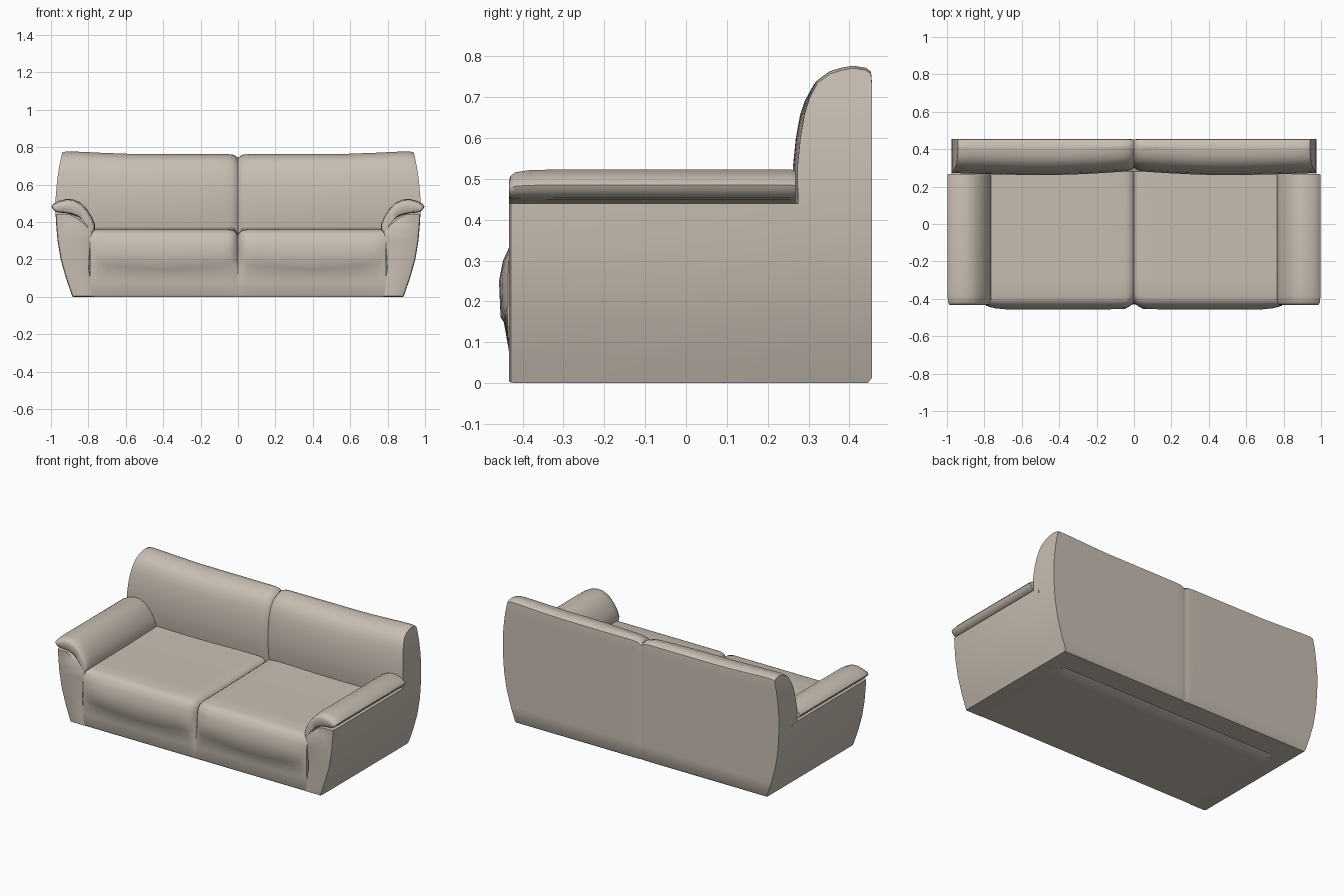
import bpy
import bmesh
from math import sin, pi, radians

if "Cube" in bpy.data.objects:
    bpy.data.objects.remove(bpy.data.objects["Cube"], do_unlink=True)

leather = bpy.data.materials.new("beige_leather")
leather.use_nodes = True
COLOUR = (0.58, 0.52, 0.45, 1)
leather.diffuse_color = COLOUR
leather.node_tree.nodes["Principled BSDF"].inputs["Base Color"].default_value = COLOUR


def interp(table, t):
    """Piecewise linear lookup in sorted (t, value) pairs."""
    for (a, va), (b, vb) in zip(table, table[1:]):
        if t <= b:
            return va + (vb - va) * max(0, t - a) / (b - a)
    return table[-1][1]


def loft(name, rings, cap_start=True, mirror=False, sharp=40):
    """Skin closed rings; ends are capped with rungs between opposite points."""
    bm = bmesh.new()
    rows = [[bm.verts.new(p) for p in ring] for ring in rings]
    n = len(rows[0])
    for a, b in zip(rows, rows[1:]):
        for i in range(n):
            j = (i + 1) % n
            bm.faces.new((a[i], a[j], b[j], b[i]))
    for row in ([rows[0]] if cap_start else []) + [rows[-1]]:
        for i in range(n // 2 - 1):
            bm.faces.new((row[i], row[i + 1], row[n - 2 - i], row[n - 1 - i]))
    if mirror:
        bmesh.ops.mirror(bm, geom=bm.verts[:] + bm.edges[:] + bm.faces[:],
                         axis='X', merge_dist=0.0001)
    bmesh.ops.recalc_face_normals(bm, faces=bm.faces[:])
    mesh = bpy.data.meshes.new(name)
    bm.to_mesh(mesh)
    bm.free()
    mesh.materials.append(leather)
    mesh.shade_smooth()
    mesh.set_sharp_from_angle(angle=radians(sharp))
    obj = bpy.data.objects.new(name, mesh)
    bpy.context.collection.objects.link(obj)
    return obj


# Shared outer flank: half width by height
FLANK = [(0, .885), (.1, .92), (.2, .948), (.3, .965), (.42, .975),
         (.55, .975), (.68, .96), (.78, .94)]
# Centre seam depth and positions across one half
SEAM = [(0, 1), (.012, .5), (.03, .15), (.06, 0), (1, 0)]
ACROSS = [0, .012, .03, .06, .12, .2, .3, .4, .5, .6, .7, .8, .88, .94, .98, 1]

# Backrest: (height, front y, rear y)
BACK = [(0, .30, .445), (.012, .30, .455), (.1, .30, .455), (.2, .30, .455),
        (.3, .285, .455), (.36, .272, .455), (.45, .263, .455), (.53, .262, .455),
        (.6, .269, .455), (.66, .279, .455), (.70, .291, .455), (.74, .311, .455),
        (.763, .342, .453), (.772, .37, .44), (.777, .40, .41)]
CREST = [(0, -.014), (.6, -.013), (.8, -.006), (.92, 0), (.98, 0), (1, -.006)]


def back_ring(u):
    g = interp(SEAM, u)
    puff = .022 * (1 - sin(pi * u)) * (.5 if u > .5 else 1) + .018 * g

    def point(z, y, rear):
        lift = (interp(CREST, u) - .02 * g) * max(0, min(1, (z - .6) / .15))
        shift = -.004 * g if rear else puff * min(1, z / .36)
        return (u * interp(FLANK, z), y + shift, z + lift)

    return ([point(z, f, False) for z, f, r in BACK]
            + [point(z, r, True) for z, f, r in reversed(BACK)])


loft("backrest", [back_ring(u) for u in ACROSS], cap_start=False, mirror=True)


# Seat cushions with a wavy crease along the front apron
def seat_ring(u):
    g = interp(SEAM, u)
    crease = .185 - .03 * sin(pi * u)
    swell = interp([(0, 0), (.06, .8), (.25, 1), (.85, 1), (.96, .6), (1, 0)], u)
    front = [(-.425, 0), (-.432, .012), (-.434, .08), (-.438 - .008 * swell, crease - .006),
             (-.436 - .018 * swell, crease + .006), (-.436 - .022 * swell, .25),
             (-.434 - .014 * swell, .30), (-.428 - .004 * swell, .335), (-.412, .352),
             (-.39, .359), (-.3, .361), (0, .365), (.2, .37), (.28, .372)]
    ring = []
    for y, z in front:
        ring.append((.79 * u, y + (.03 * g * min(1, z / .3) if y < -.38 else 0),
                     z - (.028 * g if z > .3 else 0)))
    # hidden rear and underside close the ring
    n = len(front)
    ring += [(.79 * u, .30 - .71 * i / n, 0 if i else .03) for i in range(n)]
    return ring


loft("seat_cushions", [seat_ring(u) for u in ACROSS], cap_start=False, mirror=True, sharp=50)

# Armrest pad outline: upper skin from inner to outer, then lower skin back
PAD_TOP = [(.765, .362), (.764, .385), (.78, .425), (.805, .465), (.84, .502),
           (.88, .521), (.92, .523), (.96, .512), (.985, .499), (.997, .485)]
PAD_LOW = [(.768, .355), (.785, .366), (.80, .385), (.82, .403), (.85, .425),
           (.885, .44), (.92, .447), (.95, .45), (.975, .455), (.992, .472)]
# Pad stations: (y, width scale, height scale)
PAD_ENDS = [(-.434, .86, .5), (-.430, .93, .72), (-.418, .975, .88), (-.385, 1, .97),
            (-.32, 1, 1), (.255, 1, 1), (.268, .985, .95)]
PANEL_ENDS = [(-.433, .012), (-.429, .004), (-.418, 0), (.32, 0)]

for side, s in (("left", 1), ("right", -1)):
    # Arm body: outer flank paired with inner wall
    heights = [0, .01, .05, .1, .15, .2, .25, .3, .35, .40, .44]
    inner = [(0, .77), (.15, .795), (.25, .79), (.36, .775), (.37, .79), (.42, .86), (.45, .90)]
    rings = []
    for y, inset in PANEL_ENDS:
        outer_side = [(s * (interp(FLANK, z) - inset), y, max(z, inset / 3)) for z in heights]
        inner_side = [(s * (interp(inner, z) + inset), y, max(z, inset / 3)) for z in heights]
        rings.append(outer_side + inner_side[::-1])
    loft(side + "_arm_body", rings)

    # Padded armrest, tapering to a rounded front
    rings = []
    for y, w, h in PAD_ENDS:
        ring = []
        for (xt, zt), (xl, zl) in zip(PAD_TOP, PAD_LOW):
            mid = (zt + zl) / 2 - .02 * (1 - h)
            half = (zt - zl) / 2 * h
            ring.append((s * (.88 + (xt - .88) * w), y, mid + half,
                         s * (.88 + (xl - .88) * w), y, mid - half))
        rings.append([p[:3] for p in ring] + [p[3:] for p in reversed(ring)])
    loft(side + "_arm_pad", rings, sharp=60)
